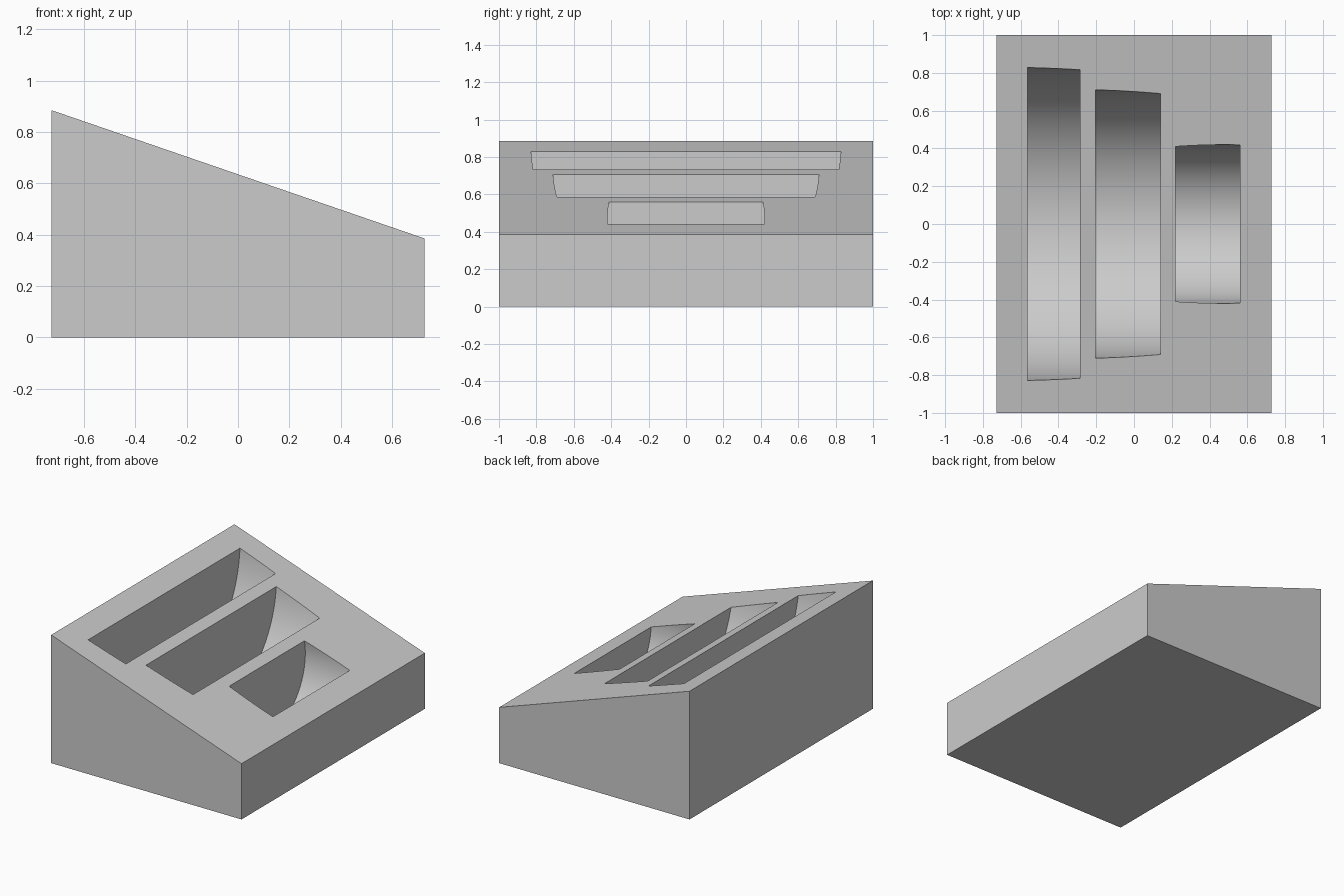
import bpy, bmesh, math

cube = bpy.data.objects.get("Cube")
if cube:
    bpy.data.objects.remove(cube, do_unlink=True)

HALF_X, HALF_Y = 0.727, 1.0
HIGH, LOW = 0.885, 0.385
FLOOR = 0.05  # thickness left under every slot

grey = bpy.data.materials.new("light grey")
grey.use_nodes = True
colour = (0.6, 0.6, 0.6, 1)
grey.diffuse_color = colour
grey.node_tree.nodes["Principled BSDF"].inputs["Base Color"].default_value = colour


def prism(name, profile, axis, start, end):
    """Extrude a 2D profile along the x or y axis."""
    bm = bmesh.new()
    place = (lambda a, b: (start, a, b)) if axis == "x" else (lambda a, b: (a, start, b))
    face = bm.faces.new([bm.verts.new(place(a, b)) for a, b in profile])
    moved = bmesh.ops.extrude_face_region(bm, geom=[face])["geom"]
    length = end - start
    shift = (length, 0, 0) if axis == "x" else (0, length, 0)
    bmesh.ops.translate(bm, vec=shift, verts=[v for v in moved if isinstance(v, bmesh.types.BMVert)])
    bmesh.ops.recalc_face_normals(bm, faces=bm.faces)
    mesh = bpy.data.meshes.new(name)
    bm.to_mesh(mesh)
    bm.free()
    mesh.materials.append(grey)
    obj = bpy.data.objects.new(name, mesh)
    bpy.context.collection.objects.link(obj)
    return obj


# Sloped block
block = prism("sloped_block",
              [(-HALF_X, 0), (HALF_X, 0), (HALF_X, LOW), (-HALF_X, HIGH)],
              "y", -HALF_Y, HALF_Y)
bpy.context.view_layer.objects.active = block
block.select_set(True)

# Round-bottomed slots: left edge, right edge, radius
SLOTS = {"large": (-0.565, -0.285, 0.83),
         "medium": (-0.205, 0.14, 0.713),
         "small": (0.22, 0.56, 0.42)}
SEGMENTS = 128
for size, (left, right, radius) in SLOTS.items():
    angles = [math.tau * i / SEGMENTS for i in range(SEGMENTS)]
    circle = [(radius * math.cos(a), FLOOR + radius + radius * math.sin(a)) for a in angles]
    cutter = prism(size + "_slot_cutter", circle, "x", left, right)
    cutter.hide_render = True
    cut = block.modifiers.new(size + "_slot", "BOOLEAN")
    cut.operation = "DIFFERENCE"
    cut.solver = "EXACT"
    cut.object = cutter
    bpy.ops.object.modifier_apply(modifier=cut.name)
    bpy.data.objects.remove(cutter, do_unlink=True)

# Smooth slot floors with crisp edges
bpy.ops.object.shade_smooth_by_angle(angle=math.radians(30))
